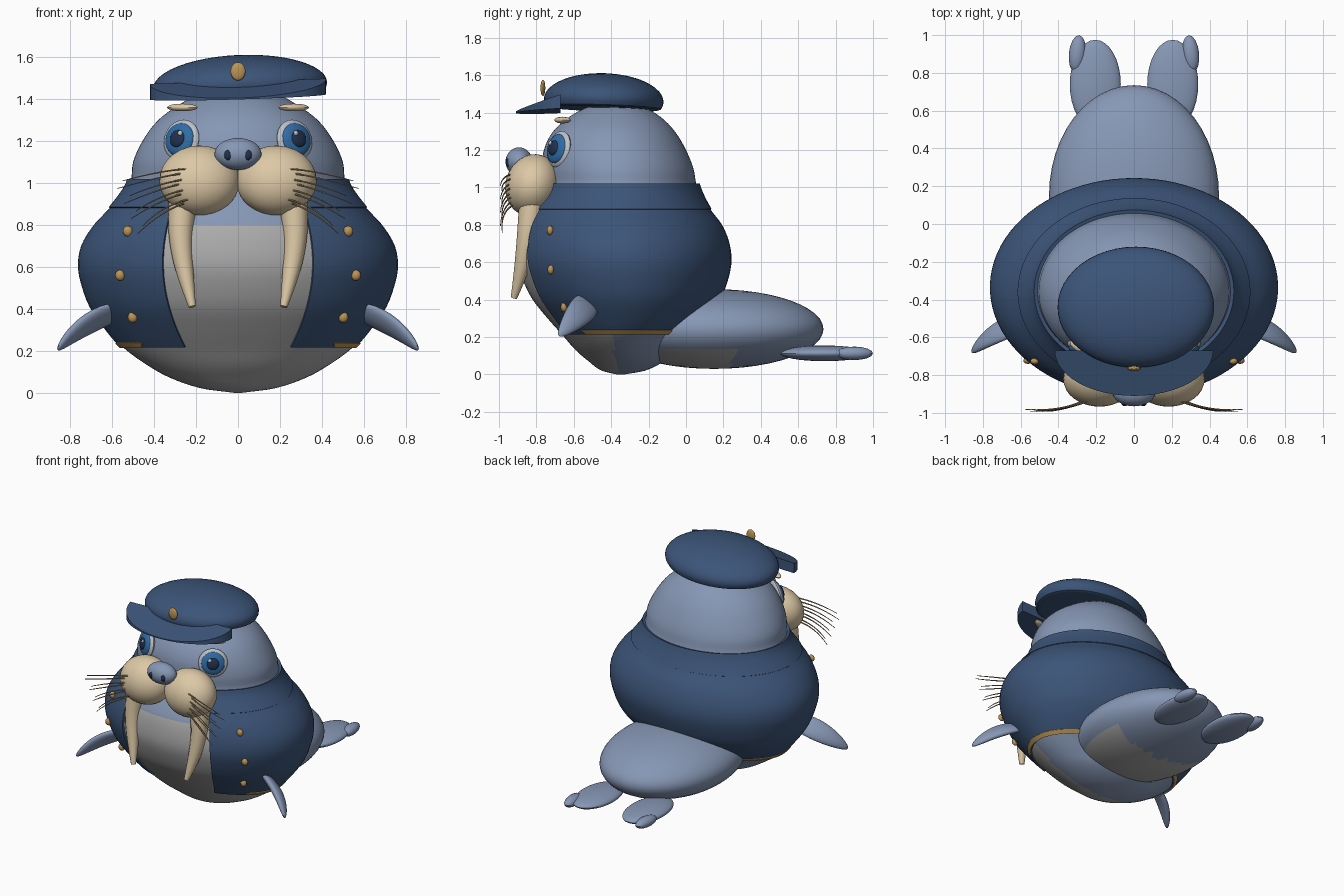
import bpy, bmesh, math
from mathutils import Matrix, Vector, Euler

cube = bpy.data.objects.get("Cube")
if cube:
    bpy.data.objects.remove(cube, do_unlink=True)


def material(name, r, g, b):
    m = bpy.data.materials.new(name)
    m.use_nodes = True
    m.diffuse_color = (r, g, b, 1)
    bsdf = next(n for n in m.node_tree.nodes if n.type == 'BSDF_PRINCIPLED')
    bsdf.inputs["Base Color"].default_value = (r, g, b, 1)
    return m


SKIN = material("blue grey skin", .24, .31, .46)
BELLY = material("pale grey belly", .42, .42, .42)
NAVY = material("navy cloth", .045, .09, .19)
CREAM = material("cream", .72, .58, .38)
GOLD = material("gold", .50, .30, .09)
WHITE = material("eye white", .50, .53, .58)
IRIS = material("blue iris", .03, .15, .38)
DARK = material("dark pupil", .015, .03, .075)
WHISKER = material("whisker tan", .36, .27, .14)
parts = []


def add(name, mesh, *mats):
    for m in mats:
        mesh.materials.append(m)
    obj = bpy.data.objects.new(name, mesh)
    bpy.context.collection.objects.link(obj)
    parts.append(obj)
    return obj


def from_bmesh(name, bm, *mats):
    mesh = bpy.data.meshes.new(name)
    bm.to_mesh(mesh)
    bm.free()
    return add(name, mesh, *mats)


def pair(obj):
    """Name the part as the left one and add its mirror image."""
    base = obj.name
    obj.name = "left_" + base
    mesh = obj.data.copy()
    mesh.transform(Matrix.Scale(-1, 4, (1, 0, 0)))
    mesh.flip_normals()
    add("right_" + base, mesh)


def ball(name, loc, size, mat, rot=None, warp=None, segs=32):
    bm = bmesh.new()
    bmesh.ops.create_uvsphere(bm, u_segments=segs, v_segments=segs // 2, radius=1)
    if warp:
        for v in bm.verts:
            warp(v.co)
    rot = rot or Matrix.Identity(3)
    bm.transform(Matrix.Translation(loc) @ rot.to_matrix().to_4x4() if not isinstance(rot, Matrix)
                 else Matrix.Translation(loc) @ rot.to_4x4())
    # the size acts in the ball's own axes
    full = Matrix.Translation(loc) @ (rot if isinstance(rot, Matrix) else rot.to_matrix()).to_4x4()
    bm.transform(full @ Matrix.Diagonal((*size, 1)) @ full.inverted())
    return from_bmesh(name, bm, mat)


def tube(name, points, radii, mat, sides=3):
    curve = bpy.data.curves.new(name, 'CURVE')
    curve.dimensions = '3D'
    curve.bevel_depth = 1
    curve.bevel_resolution = sides
    curve.use_fill_caps = True
    spline = curve.splines.new('NURBS')
    spline.points.add(len(points) - 1)
    for p, co, r in zip(spline.points, points, radii):
        p.co = (*co, 1)
        p.radius = r
    spline.order_u = 3
    spline.use_endpoint_u = True
    spline.resolution_u = 6
    tmp = bpy.data.objects.new(name + "_path", curve)
    bpy.context.collection.objects.link(tmp)
    graph = bpy.context.evaluated_depsgraph_get()
    mesh = bpy.data.meshes.new_from_object(tmp.evaluated_get(graph))
    bpy.data.objects.remove(tmp, do_unlink=True)
    mesh.materials.clear()
    return add(name, mesh, mat)


# Body outline: height, half width, front y, back y
OUTLINE = [(0, .02, -.37, -.33), (.02, .17, -.45, -.22), (.07, .32, -.52, -.12),
           (.13, .43, -.59, -.07), (.21, .54, -.66, -.01), (.3, .62, -.74, .09),
           (.4, .69, -.82, .17), (.5, .73, -.87, .21), (.6, .75, -.9, .23),
           (.7, .735, -.9, .22), (.8, .675, -.88, .18), (.88, .6, -.84, .12),
           (1, .515, -.77, .06), (1.1, .5, -.77, .04), (1.2, .455, -.76, 0),
           (1.3, .38, -.71, -.06), (1.38, .27, -.62, -.14), (1.44, .15, -.5, -.25),
           (1.46, .02, -.39, -.35)]


def section(z, off=0):
    """Half width, centre y and half depth of the body at a height."""
    last = len(OUTLINE) - 1
    k = max(i for i in range(last) if OUTLINE[i][0] <= z)
    p, q = OUTLINE[k], OUTLINE[k + 1]
    before, after = OUTLINE[max(k - 1, 0)], OUTLINE[min(k + 2, last)]
    h = q[0] - p[0]
    t = (z - p[0]) / h
    vals = []
    for c in (1, 2, 3):
        m0 = (q[c] - before[c]) / (q[0] - before[0]) * h
        m1 = (after[c] - p[c]) / (after[0] - p[0]) * h
        d = q[c] - p[c]
        vals.append(p[c] + t * (m0 + t * (3 * d - 2 * m0 - m1 + t * (m0 + m1 - 2 * d))))
    rx, front, back = vals
    return rx + off, (front + back) / 2, (back - front) / 2 + off


def wrap(name, heights, off, opening, mats, cols=72):
    """Skin around the body; opening gives the half gap at the front, or None."""
    bm = bmesh.new()
    rows = []
    for z in heights:
        rx, cy, ry = section(z, off)
        a0 = math.asin(opening(z) / rx) if opening else 0
        count = cols + 1 if opening else cols
        angles = [a0 + (2 * math.pi - 2 * a0) * j / cols for j in range(count)]
        rows.append([bm.verts.new((rx * math.sin(a), cy - ry * math.cos(a), z)) for a in angles])
    for low, high in zip(rows, rows[1:]):
        for j in range(cols):
            n = (j + 1) % len(low)
            bm.faces.new((low[j], low[n], high[n], high[j]))
    if not opening:
        bm.faces.new(rows[0][::-1])
        bm.faces.new(rows[-1])
    return from_bmesh(name, bm, *mats)


def thicken(obj, depth):
    mod = obj.modifiers.new("thickness", 'SOLIDIFY')
    mod.thickness = depth
    mod.offset = -1


def spread(a, b, n):
    return [a + (b - a) * i / n for i in range(n + 1)]


# Body and head, with a pale belly in front
levels = [p[0] + (q[0] - p[0]) * i / 4 for p, q in zip(OUTLINE, OUTLINE[1:]) for i in range(4)]
body = wrap("body", levels + [1.46 - 1e-5], 0, None, (SKIN, BELLY))
for f in body.data.polygons:
    f.material_index = int(f.center.z < .8 and f.center.y < -.36 - .2 * f.center.z)

# Jacket, collar and gold hem
gap = lambda z: .36 - .11 * ((z - .62) / .41) ** 2
thicken(wrap("jacket", spread(.215, .9, 24), .013, gap, (NAVY,)), .025)
thicken(wrap("collar", spread(.885, 1.02, 6), .02, lambda z: .3, (NAVY,)), .03)
thicken(wrap("gold_hem", spread(.213, .235, 2), .02, lambda z: .46, (GOLD,)), .02)

# Jacket buttons
for i, (x, z) in enumerate([(.525, .77), (.562, .56), (.502, .36)]):
    rx, cy, ry = section(z, .018)
    y = cy - ry * math.sqrt(1 - (x / rx) ** 2)
    pair(ball("button_%d" % (i + 1), (x, y, z), (.024, .018, .026), GOLD, segs=12))

# Tail with a pale underside, and hind flippers
tail = ball("tail", (0, .15, .243), (.45, .585, .213), SKIN, segs=48)
tail.data.materials.append(BELLY)
for f in tail.data.polygons:
    f.material_index = int(f.normal.z < -.75 and f.center.y < .25)
pair(ball("hind_flipper", (.205, .74, .113), (.135, .235, .042), SKIN))
pair(ball("hind_toe", (.3, .9, .113), (.045, .1, .036), SKIN, Euler((0, 0, .1)), segs=16))


# Front flippers: bent leaves reaching out, forward and down
def leaf(co):
    co.y *= 1 - .3 * co.x
    co.z += 1.3 * co.x ** 2


along = Vector((.79, -.41, -.46)).normalized()
normal = along.cross(Vector((0, -.75, .66))).normalized()
across = normal.cross(along)
frame = Matrix((along, across, normal)).transposed()
pair(ball("front_flipper", (.715, -.57, .328), (.215, .072, .03), SKIN, frame, leaf))

# Eyes
look = Vector((.55, -.8, .2)).normalized()
turn = look.to_track_quat('Z', 'Y').to_matrix()
eye = Vector((.272, -.683, 1.205))
for name, lift, radius, depth, mat in (("eye_white", -.005, .1, .03, WHITE),
                                       ("iris", .012, .08, .025, IRIS),
                                       ("pupil", .031, .042, .016, DARK)):
    pair(ball(name, eye + look * lift, (radius, radius, depth), mat, turn, segs=24))
glint = eye + look * .04 + Vector((-.018, -.01, .025))
pair(ball("eye_glint", glint, (.013, .013, .008), WHITE, turn, segs=12))
pair(ball("brow", (.265, -.66, 1.36), (.082, .03, .018), CREAM, Euler((0, 0, .45)), segs=16))

# Muzzle, nose and nostrils
pair(ball("muzzle", (.183, -.82, 1.012), (.192, .145, .168), CREAM, Euler((-.3, 0, 0))))
ball("nose", (0, -.893, 1.138), (.112, .072, .076), SKIN)
pair(ball("nostril", (.048, -.952, 1.133), (.018, .012, .025), DARK, segs=12))

# Tusks
pair(tube("tusk", [(.262, -.82, .96), (.268, -.83, .86), (.275, -.85, .72), (.25, -.88, .55),
                   (.218, -.92, .41)], (.068, .066, .055, .04, .017), CREAM, 4))

# Whiskers fan out from the muzzle
for i in range(8):
    s = i % 2
    top = 1.07 - .024 * i
    path = [(.22 + .04 * s, -.93, top), (.37, -.985 - .008 * s, top - .01 - .004 * i),
            (.55 - .016 * i + .04 * s, -.992 + .01 * s, top - .06 - .012 * i)]
    pair(tube("whisker_%d" % (i + 1), path, (.005, .004, .002), WHISKER, 1))


# Cap: flat-bottomed crown, wedge visor and badge
def flatten(co):
    co.z = max(co.z, -.3)


ball("cap_crown", (.01, -.44, 1.465), (.415, .32, .145), NAVY, Euler((-.03, -.04, 0)), flatten, 48)
bm = bmesh.new()
upper, lower = [], []
for i in range(25):
    t = math.pi * i / 24
    x, reach = .42 * math.cos(t), math.sin(t)
    base = 1.41 + .03 * x
    lower.append(bm.verts.new((x, -.67 - .24 * reach, base - .012 * reach)))
    upper.append(bm.verts.new((x, -.67 - .24 * reach, base + .075 - .08 * reach)))
bm.faces.new(upper)
bm.faces.new(lower[::-1])
for i in range(25):
    n = (i + 1) % 25
    bm.faces.new((lower[i], lower[n], upper[n], upper[i]))
bmesh.ops.recalc_face_normals(bm, faces=bm.faces)
from_bmesh("cap_visor", bm, NAVY)
ball("cap_badge", (0, -.765, 1.532), (.036, .013, .044), GOLD, segs=16)

# Bake thickness and shade smooth with crisp edges
bpy.ops.object.select_all(action='DESELECT')
for obj in parts:
    obj.select_set(True)
bpy.context.view_layer.objects.active = body
bpy.ops.object.convert(target='MESH')
bpy.ops.object.shade_smooth_by_angle(angle=math.radians(40))
